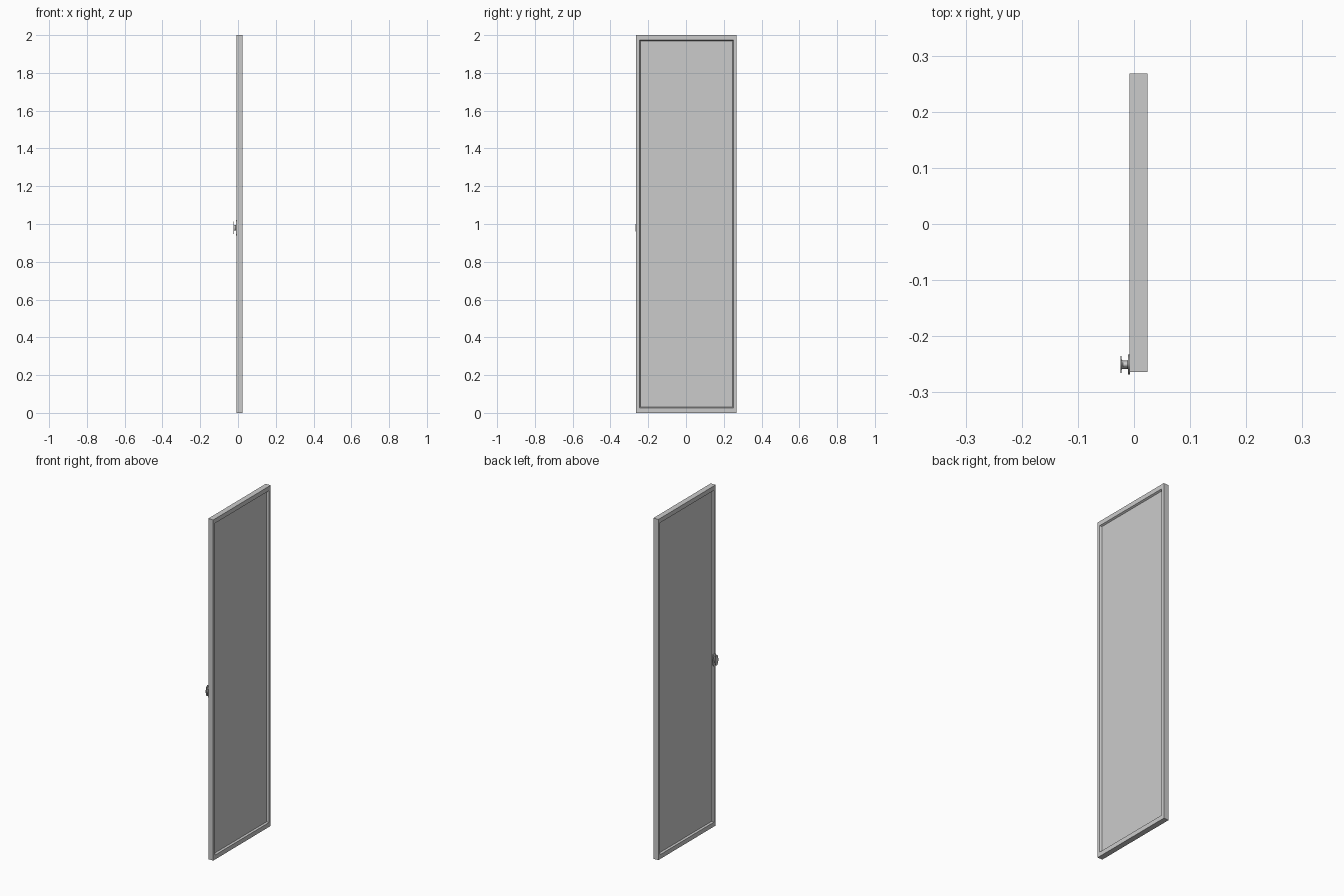
import bpy, bmesh, math

if "Cube" in bpy.data.objects:
    bpy.data.objects.remove(bpy.data.objects["Cube"])

X0, X1 = -0.008, 0.024          # door faces
Y0, Y1 = -0.264, 0.2685         # door edges
H = 2.0


def make_object(name, bm):
    bmesh.ops.remove_doubles(bm, verts=bm.verts, dist=1e-5)
    bmesh.ops.recalc_face_normals(bm, faces=bm.faces)
    me = bpy.data.meshes.new(name)
    bm.to_mesh(me)
    bm.free()
    ob = bpy.data.objects.new(name, me)
    bpy.context.collection.objects.link(ob)
    return ob


# Door leaf: a block with a bevelled recess on each broad face
bm = bmesh.new()
bmesh.ops.create_cube(bm, size=1)
for v in bm.verts:
    v.co = ((X0 + X1) / 2 + v.co.x * (X1 - X0),
            (Y0 + Y1) / 2 + v.co.y * (Y1 - Y0),
            H / 2 + v.co.z * H)
bm.normal_update()
for face in [f for f in bm.faces if abs(f.normal.x) > 0.9]:
    bmesh.ops.inset_region(bm, faces=[face], thickness=0.024)   # rails and stiles
    for v in face.verts:
        v.co.z += 0.009 if v.co.z < 1 else -0.009
    bmesh.ops.inset_region(bm, faces=[face], thickness=0.007, depth=-0.010)
make_object("door_leaf", bm)


# Handle: oval profile rings (x, y radius, z radius) stacked outwards from the door
def oval_stack(name, rings, cy=-0.2505, cz=0.98, n=24):
    bm = bmesh.new()
    loops = [[bm.verts.new((x, cy + ry * math.cos(2 * math.pi * i / n),
                            cz + rz * math.sin(2 * math.pi * i / n)))
              for i in range(n)] for x, ry, rz in rings]
    for a, b in zip(loops, loops[1:]):
        for i in range(n):
            j = (i + 1) % n
            bm.faces.new((a[i], a[j], b[j], b[i]))
    bm.faces.new(loops[0])
    bm.faces.new(loops[-1])
    ob = make_object(name, bm)
    bpy.context.view_layer.objects.active = ob
    ob.select_set(True)
    bpy.ops.object.shade_smooth_by_angle(angle=math.radians(35))
    ob.select_set(False)


oval_stack("handle_plate", [(-0.007, 0.018, 0.04), (-0.0105, 0.018, 0.04)])
oval_stack("handle_stem", [(-0.010, 0.009, 0.018), (-0.012, 0.0075, 0.015),
                           (-0.020, 0.0075, 0.015), (-0.0225, 0.009, 0.018)])
oval_stack("handle_knob", [(-0.022, 0.015, 0.032), (-0.024, 0.015, 0.032)])
